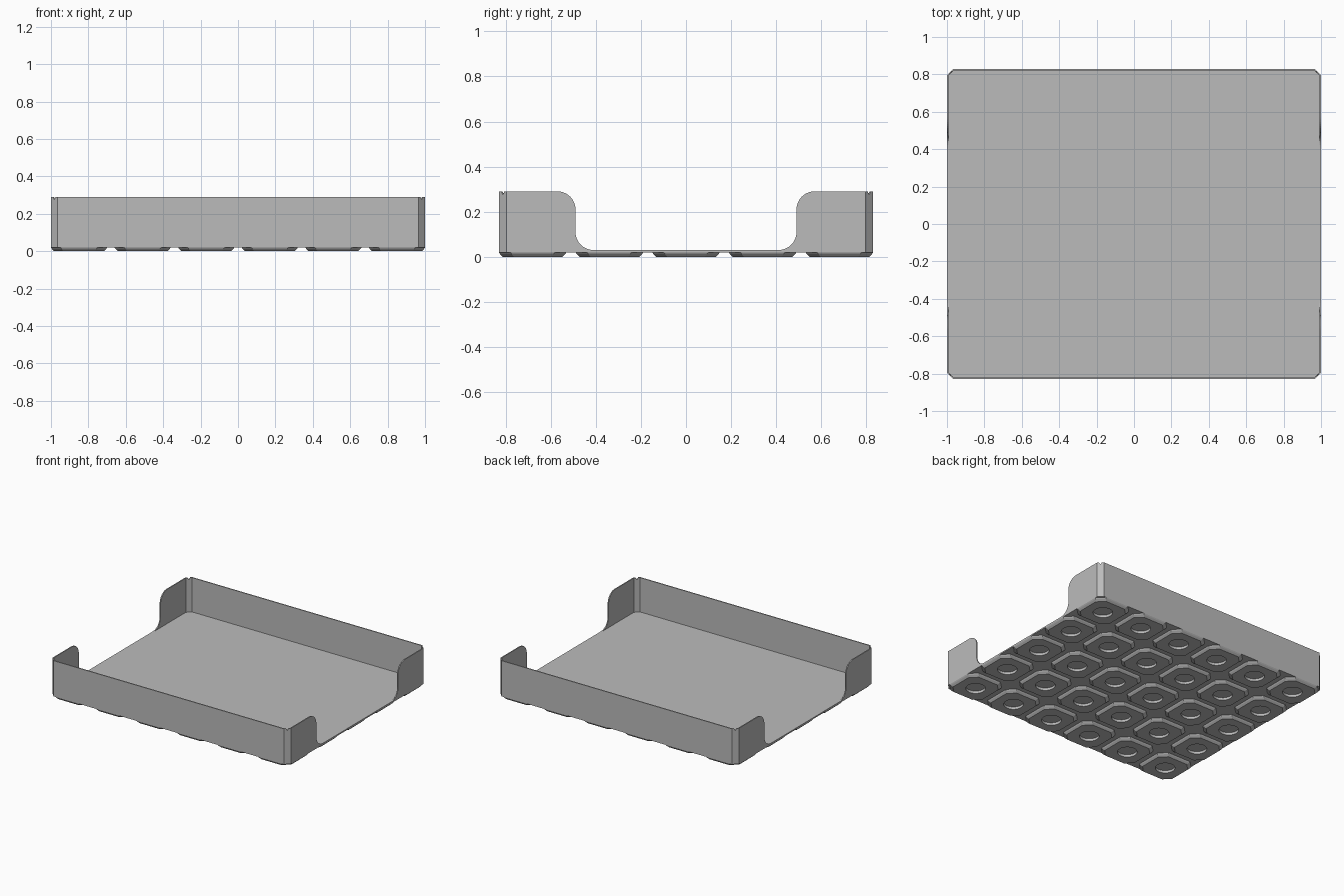
import bpy, bmesh, math
from mathutils import Vector

cube = bpy.data.objects.get("Cube")
if cube:
    bpy.data.objects.remove(cube)

HX, HY, CH = 1.0, 0.83, 0.035      # tray half sizes and corner chamfer
Z_PAD, Z_FLOOR, Z_TOP = 0.02, 0.03, 0.29
WALL = 0.008

grey = bpy.data.materials.new("light grey")
grey.use_nodes = True
colour = (0.5, 0.5, 0.5, 1)
grey.diffuse_color = colour
grey.node_tree.nodes["Principled BSDF"].inputs["Base Color"].default_value = colour


def octagon(hx, hy, c):
    """Rectangle with cut corners, counter-clockwise."""
    return [(hx - c, -hy), (hx, -hy + c), (hx, hy - c), (hx - c, hy),
            (-hx + c, hy), (-hx, hy - c), (-hx, -hy + c), (-hx + c, -hy)]


def finish(bm, name):
    bmesh.ops.recalc_face_normals(bm, faces=bm.faces)
    mesh = bpy.data.meshes.new(name)
    bm.to_mesh(mesh)
    bm.free()
    mesh.materials.append(grey)
    return mesh


def place(name, mesh, location=(0, 0, 0)):
    ob = bpy.data.objects.new(name, mesh)
    ob.location = location
    bpy.context.collection.objects.link(ob)
    return ob


def prism(name, points, offset):
    """Extrude a flat polygon of 3D points along an offset."""
    bm = bmesh.new()
    face = bm.faces.new([bm.verts.new(p) for p in points])
    ext = bmesh.ops.extrude_face_region(bm, geom=[face], use_keep_orig=True)
    verts = [v for v in ext["geom"] if isinstance(v, bmesh.types.BMVert)]
    bmesh.ops.translate(bm, verts=verts, vec=offset)
    return place(name, finish(bm, name))


def panel(name, start, end, profile):
    """Wall panel: profile of (distance, height) along start-end, thickened inward."""
    start, end = Vector(start), Vector(end)
    along = (end - start).normalized()
    inward = Vector((-along.y, along.x, 0)) * WALL
    points = [(*(start + along * s), z) for s, z in profile]
    prism(name, points, inward)


def arc(cx, cz, r, a0, a1, steps=10):
    angles = [math.radians(a0 + (a1 - a0) * i / steps) for i in range(steps + 1)]
    return [(cx + r * math.cos(a), cz + r * math.sin(a)) for a in angles]


# Tray floor
prism("tray_floor", [(x, y, Z_PAD) for x, y in octagon(HX, HY, CH)],
      (0, 0, Z_FLOOR - Z_PAD))

# Front and back walls, full length
length = 2 * (HX - CH)
rect = [(0, Z_PAD), (length, Z_PAD), (length, Z_TOP), (0, Z_TOP)]
panel("front_wall", (-HX + CH, -HY), (HX - CH, -HY), rect)
panel("back_wall", (HX - CH, HY), (-HX + CH, HY), rect)

# Side walls with a deep rounded opening in the middle
R, OPEN = 0.08, 0.49
side = 2 * (HY - CH)
lip = HY - CH - OPEN
half = arc(lip - R, Z_TOP - R, R, 90, 0) + arc(lip + R, Z_FLOOR + R, R, 180, 270)
profile = ([(0, Z_PAD), (0, Z_TOP)] + half
           + [(side - s, z) for s, z in reversed(half)]
           + [(side, Z_TOP), (side, Z_PAD)])
panel("left_wall", (HX, -HY + CH), (HX, HY - CH), profile)
panel("right_wall", (-HX, HY - CH), (-HX, -HY + CH), profile)

# Cut corner walls with a small notch in the rim
diag = CH * math.sqrt(2)
mid, notch = diag / 2, 0.01
corner = [(0, Z_PAD), (diag, Z_PAD), (diag, Z_TOP), (mid + notch, Z_TOP),
          (mid, Z_TOP - 0.015), (mid - notch, Z_TOP), (0, Z_TOP)]
ring = octagon(HX, HY, CH)
for i, name in zip((0, 2, 4, 6), ("front_left", "back_left", "back_right", "front_right")):
    panel(name + "_corner", ring[i], ring[i + 1], corner)


# Foot pad: bevelled cut-corner block with a round recess underneath
def foot_mesh():
    bm = bmesh.new()

    def loop(points, z):
        verts = [bm.verts.new((x, y, z)) for x, y in points]
        edges = [bm.edges.new((verts[i - 1], verts[i])) for i in range(len(verts))]
        return verts, edges

    def skin(a, b):
        for i in range(len(a)):
            bm.faces.new((a[i - 1], a[i], b[i], b[i - 1]))

    circle = arc(0, 0, 0.068, 0, 360, 24)[:-1]
    base, base_edges = loop(octagon(0.133, 0.133, 0.05), 0)
    shoulder, _ = loop(octagon(0.145, 0.145, 0.052), 0.012)
    top, _ = loop(octagon(0.15, 0.15, 0.052), Z_PAD)
    rim, rim_edges = loop(circle, 0)
    inner, _ = loop(circle, Z_PAD - 0.001)
    skin(base, shoulder)
    skin(shoulder, top)
    skin(rim, inner)
    bm.faces.new(top)
    bm.faces.new(inner)
    bmesh.ops.triangle_fill(bm, edges=base_edges + rim_edges, use_beauty=True)
    return finish(bm, "foot_pad")


foot = foot_mesh()
PITCH = 0.34
for col in range(6):
    for row in range(5):
        place(f"foot_pad_{col + 1}_{row + 1}", foot,
              ((col - 2.5) * PITCH, (row - 2) * PITCH, 0))
